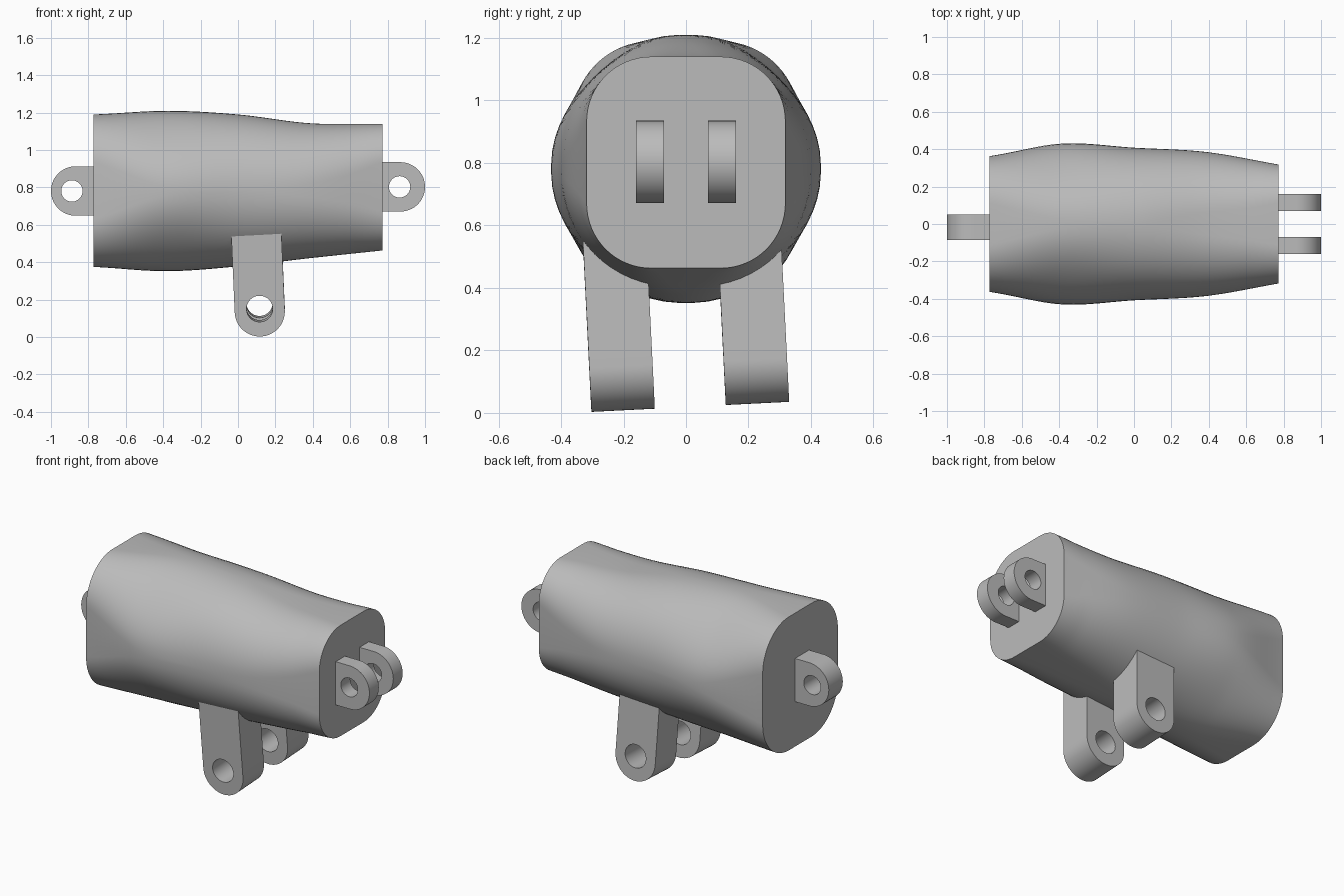
import bpy, bmesh
from math import sin, cos, pi, hypot, atan2, radians
from mathutils import Euler, Matrix, Vector

if "Cube" in bpy.data.objects:
    bpy.data.objects.remove(bpy.data.objects["Cube"])

grey = bpy.data.materials.new("plain_grey")
grey.use_nodes = True
grey.diffuse_color = (0.5, 0.5, 0.5, 1)
grey.node_tree.nodes["Principled BSDF"].inputs["Base Color"].default_value = (0.5, 0.5, 0.5, 1)


def finish(bm, name):
    bmesh.ops.recalc_face_normals(bm, faces=bm.faces)
    mesh = bpy.data.meshes.new(name)
    bm.to_mesh(mesh)
    bm.free()
    mesh.materials.append(grey)
    obj = bpy.data.objects.new(name, mesh)
    bpy.context.collection.objects.link(obj)
    bpy.ops.object.select_all(action='DESELECT')
    bpy.context.view_layer.objects.active = obj
    obj.select_set(True)
    bpy.ops.object.shade_smooth_by_angle(angle=radians(30))
    return obj


def spline(keys, t):
    """Smooth curve through evenly spaced keys, t from 0 to 1."""
    k = [2 * keys[0] - keys[1], *keys, 2 * keys[-1] - keys[-2]]
    s = t * (len(keys) - 1)
    i = min(int(s), len(keys) - 2)
    u = s - i
    a, b, c, d = k[i:i + 4]
    return b + u / 2 * (c - a + u * (2 * a - 5 * b + 4 * c - d + u * (3 * (b - c) + d - a)))


# Body: rounded-box ends swelling into a round middle
HALF_LENGTH = 0.772
WIDTH = (0.363, 0.43, 0.408, 0.385, 0.318)
TOP = (1.19, 1.21, 1.19, 1.143, 1.14)
BOTTOM = (0.375, 0.352, 0.378, 0.422, 0.463)
ROUNDING = (0.70, 0.94, 0.98, 0.90, 0.65)
PINCH = (0, 0.05, 0, 0, 0)


def section(t, corner_steps=16):
    w, top, bottom = spline(WIDTH, t), spline(TOP, t), spline(BOTTOM, t)
    h, mid = (top - bottom) / 2, (top + bottom) / 2
    r = spline(ROUNDING, t) * min(w, h)
    x = HALF_LENGTH * (2 * t - 1)
    points = []
    for corner, (sy, sz) in enumerate(((1, 1), (-1, 1), (-1, -1), (1, -1))):
        for i in range(corner_steps + 1):
            a = (corner + i / corner_steps) * pi / 2
            y, z = sy * (w - r) + r * cos(a), sz * (h - r) + r * sin(a)
            f = 1 - spline(PINCH, t) * sin(2 * atan2(z, y)) ** 2
            points.append((x, y * f, mid + z * f))
    return points


def make_body(stations=48):
    bm = bmesh.new()
    rings = [[bm.verts.new(p) for p in section(i / stations)] for i in range(stations + 1)]
    n = len(rings[0])
    for a, b in zip(rings, rings[1:]):
        for i in range(n):
            j = (i + 1) % n
            bm.faces.new((a[i], a[j], b[j], b[i]))
    bm.faces.new(rings[0])
    bm.faces.new(rings[-1])
    finish(bm, "body")


# Lug: plate with a round tip pointing down, a square root and a pin hole
def make_lug(name, centre, rotation, thickness, length, hole, hole_shift, r=0.132, n=64):
    bm = bmesh.new()
    sides = []
    for y in (-thickness / 2, thickness / 2):
        outer, inner = [], []
        for i in range(n):
            a = 2 * pi * i / n
            c, s = cos(a), sin(a)
            m = max(abs(c), abs(s))
            px, pz = (r * c / m, length * s / m) if i <= n // 2 else (r * c, r * s)
            outer.append(bm.verts.new((px, y, pz)))
            inner.append(bm.verts.new((hole * c, y, hole * s + hole_shift)))
        sides.append((outer, inner))
    (o1, i1), (o2, i2) = sides
    for a, b in ((o1, i1), (o2, i2), (o1, o2), (i1, i2)):
        for i in range(n):
            j = (i + 1) % n
            bm.faces.new((a[i], a[j], b[j], b[i]))
    place = Matrix.Translation(Vector(centre)) @ Euler(rotation).to_matrix().to_4x4()
    bmesh.ops.transform(bm, matrix=place, verts=bm.verts)
    finish(bm, name)


make_body()

# End lugs: a single tongue on one end, a fork on the other
make_lug("tongue_lug", (-0.868, -0.017, 0.781), (0, pi / 2, 0), 0.135, 0.12, 0.057, -0.02)
for name, y in (("fork_lug_right", -0.115), ("fork_lug_left", 0.115)):
    make_lug(name, (0.868, y, 0.803), (0, -pi / 2, 0), 0.09, 0.12, 0.057, 0.004)

# Leg lugs: both lean slightly the same way and run up into the body
for name, y, z in (("leg_lug_right", -0.208, 0.142), ("leg_lug_left", 0.222, 0.164)):
    make_lug(name, (0.116, y, z), (0.05, -0.044, 0), 0.203, 0.45, 0.07, 0.014, r=0.134)
